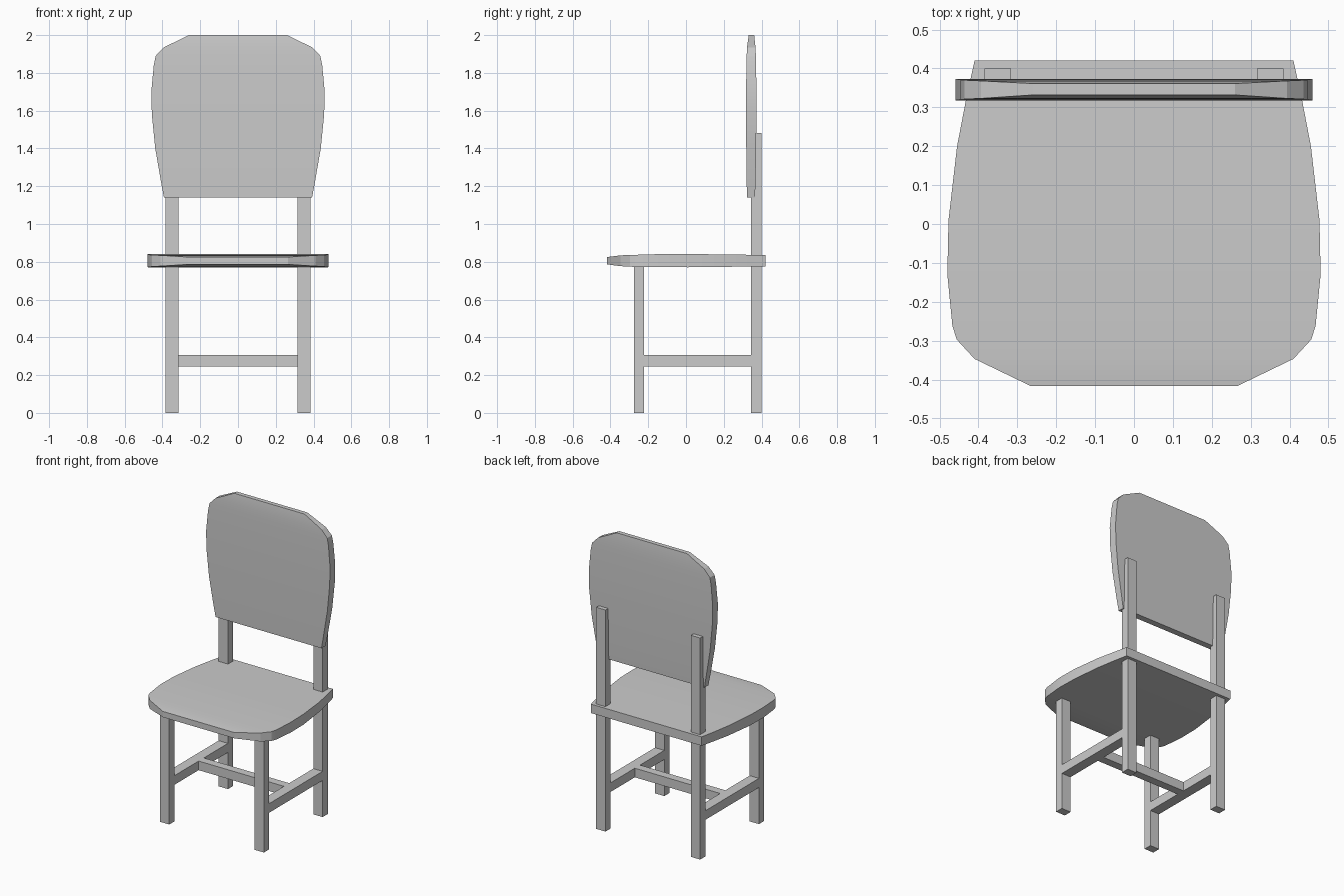
import bpy, bmesh, math

if "Cube" in bpy.data.objects:
    bpy.data.objects.remove(bpy.data.objects["Cube"])


def make_object(name, bm):
    bmesh.ops.recalc_face_normals(bm, faces=bm.faces)
    mesh = bpy.data.meshes.new(name)
    bm.to_mesh(mesh)
    bm.free()
    obj = bpy.data.objects.new(name, mesh)
    bpy.context.collection.objects.link(obj)
    return obj


def box(name, x, y, z):
    bm = bmesh.new()
    bmesh.ops.create_cube(bm, size=1)
    for v in bm.verts:
        v.co = [lo + (c + 0.5) * (hi - lo) for c, (lo, hi) in zip(v.co, (x, y, z))]
    return make_object(name, bm)


def panel(name, rows, place):
    # Loft of rectangular sections: (position, half width, low face, high face)
    bm = bmesh.new()
    rings = []
    for t, w, lo, hi in rows:
        corners = ((-w, lo), (w, lo), (w, hi), (-w, hi))
        rings.append([bm.verts.new(place(x, t, h)) for x, h in corners])
    for a, b in zip(rings, rings[1:]):
        for i in range(4):
            j = (i + 1) % 4
            bm.faces.new((a[i], a[j], b[j], b[i]))
    bm.faces.new(rings[0])
    bm.faces.new(rings[-1])
    obj = make_object(name, bm)
    bpy.ops.object.select_all(action='DESELECT')
    obj.select_set(True)
    bpy.context.view_layer.objects.active = obj
    bpy.ops.object.shade_smooth_by_angle(angle=math.radians(20))
    return obj


# Seat, lofted front to back
panel("seat", [
    (-0.417, 0.265, 0.786, 0.825),
    (-0.347, 0.410, 0.777, 0.834),
    (-0.297, 0.456, 0.774, 0.836),
    (-0.262, 0.467, 0.773, 0.837),
    (-0.130, 0.480, 0.772, 0.841),
    (0.010, 0.477, 0.771, 0.841),
    (0.200, 0.455, 0.773, 0.839),
    (0.330, 0.430, 0.775, 0.837),
    (0.420, 0.410, 0.776, 0.836),
], lambda x, t, h: (x, t, h))

# Backrest, lofted bottom to top
panel("backrest", [
    (1.140, 0.392, 0.323, 0.365),
    (1.220, 0.407, 0.321, 0.368),
    (1.400, 0.438, 0.319, 0.371),
    (1.580, 0.456, 0.318, 0.373),
    (1.700, 0.459, 0.318, 0.373),
    (1.840, 0.446, 0.320, 0.371),
    (1.890, 0.436, 0.321, 0.370),
    (1.935, 0.393, 0.323, 0.368),
    (2.000, 0.260, 0.332, 0.361),
], lambda x, t, h: (x, h, t))

# Legs and side stretchers on both sides
for side, s in (("left", -1), ("right", 1)):
    x = sorted((s * 0.316, s * 0.385))
    box("front_leg_" + side, x, (-0.276, -0.222), (0, 0.79))
    box("back_leg_" + side, x, (0.345, 0.400), (0, 1.483))
    box("side_stretcher_" + side, x, (-0.222, 0.345), (0.245, 0.306))

# Cross stretcher
box("cross_stretcher", (-0.316, 0.316), (0.035, 0.09), (0.245, 0.306))
